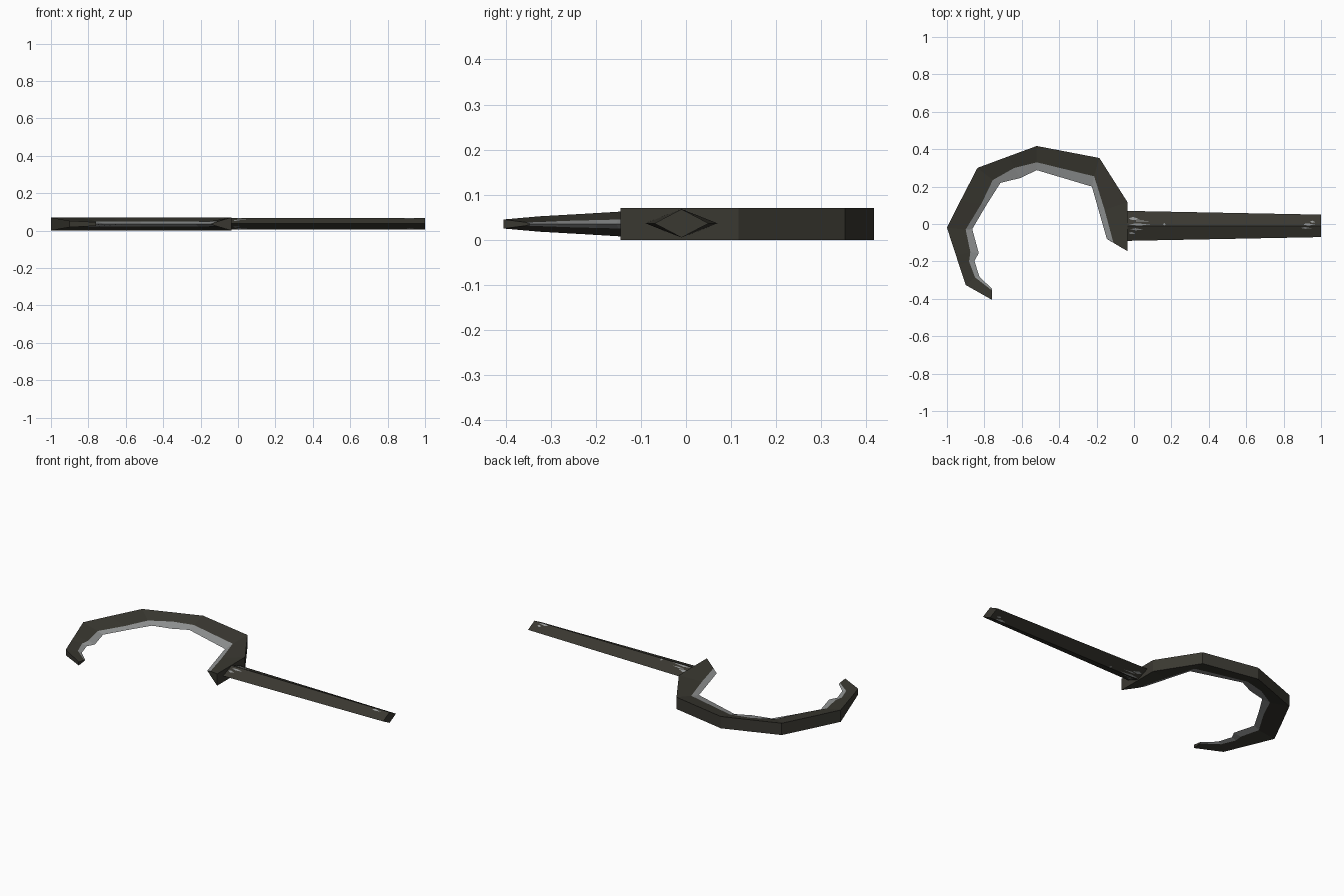
import bpy, bmesh

if "Cube" in bpy.data.objects:
    bpy.data.objects.remove(bpy.data.objects["Cube"])

ZC = 0.035  # mid-plane height


def material(name, colour):
    m = bpy.data.materials.new(name)
    m.diffuse_color = (*colour, 1)
    m.use_nodes = True
    m.node_tree.nodes["Principled BSDF"].inputs["Base Color"].default_value = m.diffuse_color
    return m


iron = material("dark iron", (0.042, 0.040, 0.031))
steel = material("worn steel", (0.29, 0.30, 0.30))


def finish(name, bm, mats, recalc=True):
    if recalc:
        bmesh.ops.recalc_face_normals(bm, faces=bm.faces)
    me = bpy.data.meshes.new(name)
    bm.to_mesh(me)
    bm.free()
    for m in mats:
        me.materials.append(m)
    ob = bpy.data.objects.new(name, me)
    bpy.context.collection.objects.link(ob)
    return ob


# Sickle blade: stations of outer xy, bevel xy, cutting edge xy, half thickness
stations = [
    (-.035, -.145, -.11, -.10, -.145, -.08, .035),
    (-.035, .117, -.157, .075, -.185, .06, .035),
    (-.185, .353, -.213, .255, -.225, .20, .035),
    (-.52, .417, -.52, .33, -.52, .288, .035),
    (-.67, .362, -.64, .30, -.607, .246, .035),
    (-.837, .30, -.755, .235, -.714, .22, .035),
    (-.93, .12, -.815, .11, -.79, .10, .035),
    (-1.0, -.02, -.90, -.03, -.865, -.027, .035),
    (-.951, -.17, -.875, -.15, -.83, -.155, .026),
    (-.935, -.22, -.882, -.20, -.853, -.198, .023),
    (-.90, -.326, -.85, -.285, -.826, -.283, .017),
    (-.76, -.405, -.76, -.355, -.76, -.345, .010),
]
bm = bmesh.new()
rings = []
for ox, oy, mx, my, ix, iy, h in stations:
    b = h * 0.38
    pts = [(ox, oy, ZC - h), (ox, oy, ZC + h), (mx, my, ZC + b),
           (ix, iy, ZC), (mx, my, ZC - b)]
    rings.append([bm.verts.new(p) for p in pts])
for r, s in zip(rings, rings[1:]):
    for k in range(5):
        j = (k + 1) % 5
        f = bm.faces.new((r[k], r[j], s[j], s[k]))
        f.material_index = 1 if k in (2, 3) else 0  # ground cutting bevel
bm.faces.new(rings[0])
bm.faces.new(rings[-1])
finish("sickle_blade", bm, [iron, steel])

# Handle: tapered bar with a diamond section
HY, HZ, HH = -0.01, 0.0365, 0.0315


def half_width(x):
    return 0.08 - 0.02 * (x + 0.035) / 1.035


bm = bmesh.new()
ends = []
for x in (-0.037, 1.0):
    w = half_width(x)
    ends.append([bm.verts.new((x, HY + a * w, HZ + c * HH))
                 for a, c in ((1, 0), (0, 1), (-1, 0), (0, -1))])
for k in range(4):
    j = (k + 1) % 4
    bm.faces.new((ends[0][k], ends[0][j], ends[1][j], ends[1][k]))
for e in ends:
    bm.faces.new(e)
finish("handle", bm, [iron])

# Scratches: thin slivers lying on the handle facets, above and below
bm = bmesh.new()
slivers = [  # x start, x end, y low, y high
    (-.03, .03, .020, .038), (.0, .08, .012, .020), (-.03, .09, -.008, .004),
    (-.02, .05, -.034, -.022), (-.03, .01, -.055, -.042), (.155, .17, -.008, .006),
    (.90, .97, -.008, .004), (.94, .97, .006, .018), (.89, .95, -.026, -.016),
]
for x0, x1, y0, y1 in slivers:
    xm, ym = x0 + 0.4 * (x1 - x0), (y0 + y1) / 2
    outline = [(x0, ym), (xm, y0), (x1, y0 + 0.3 * (y1 - y0)), (xm, y1)]
    for side in (1, -1):
        vs = []
        for x, y in outline:
            z = HH * (1 - abs(y - HY) / half_width(x)) + 0.0008
            vs.append(bm.verts.new((x, y, HZ + side * z)))
        bm.faces.new(vs if side > 0 else vs[::-1])
finish("handle_scratches", bm, [steel], recalc=False)
